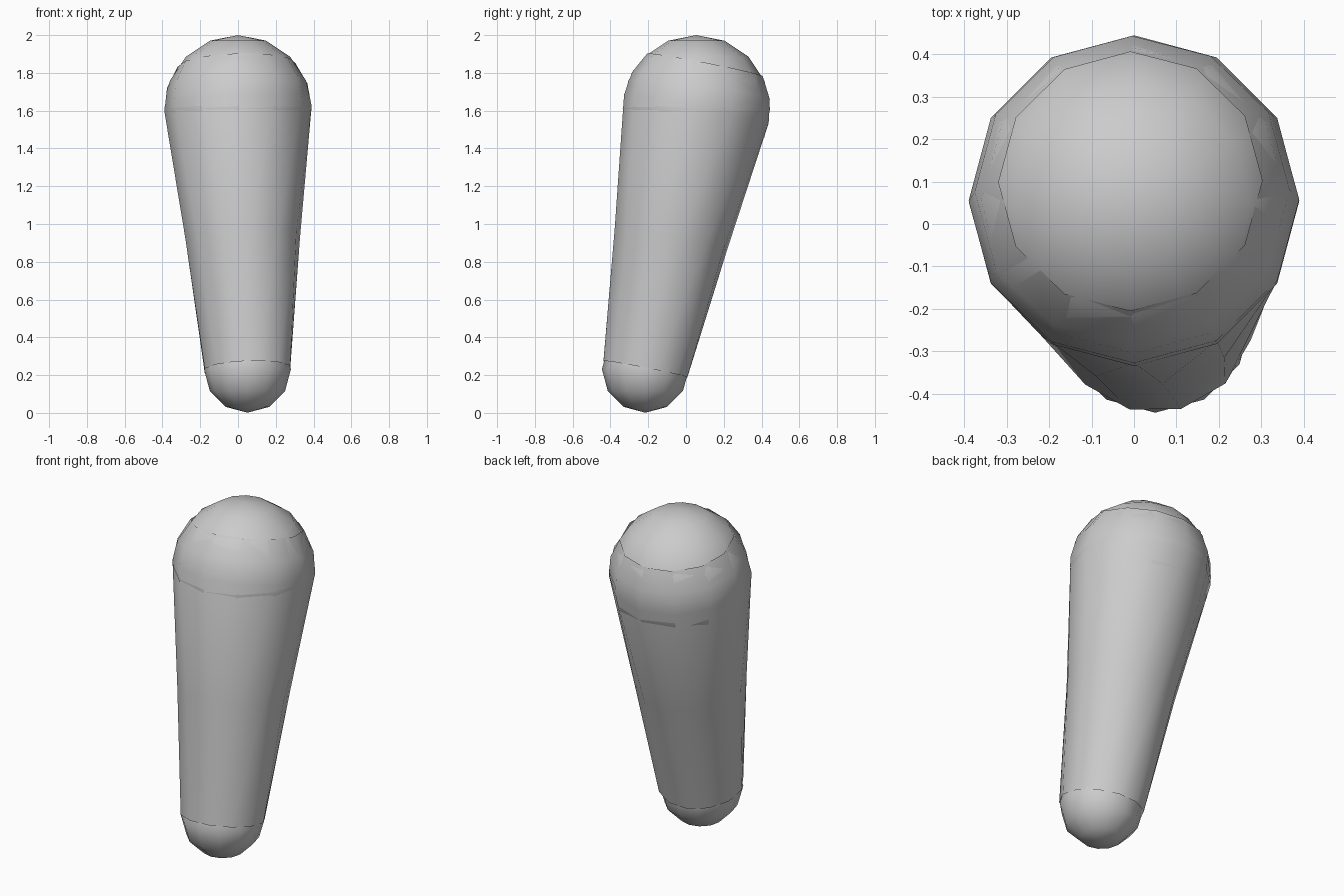
import bpy, bmesh, math
from mathutils import Vector

cube = bpy.data.objects.get("Cube")
if cube:
    bpy.data.objects.remove(cube, do_unlink=True)

grey = bpy.data.materials.new("plain grey")
grey.use_nodes = True
colour = (0.6, 0.6, 0.6, 1)
grey.diffuse_color = colour
grey.node_tree.nodes["Principled BSDF"].inputs["Base Color"].default_value = colour

LOW = Vector((0.05, -0.215, 0.231))
HIGH = Vector((0, 0.055, 1.61))
R_LOW, R_HIGH = 0.23, 0.39
SIDES = 12


def finish(name, bm):
    bmesh.ops.recalc_face_normals(bm, faces=bm.faces)
    for f in bm.faces:
        f.smooth = True
    mesh = bpy.data.meshes.new(name)
    bm.to_mesh(mesh)
    bm.free()
    mesh.materials.append(grey)
    obj = bpy.data.objects.new(name, mesh)
    bpy.context.collection.objects.link(obj)
    return obj


def ball(name, centre, radius, rings):
    bm = bmesh.new()
    bmesh.ops.create_uvsphere(bm, u_segments=SIDES, v_segments=rings, radius=radius)
    finish(name, bm).location = centre


# Rounded ends
ball("upper_ball", HIGH, R_HIGH, 8)
ball("lower_ball", LOW, R_LOW, 6)

# Tapered open sleeve along the tilted axis, wrapping over the upper ball
axis = (HIGH - LOW).normalized()
length = (HIGH - LOW).length
side = Vector((1, 0, 0))
side = (side - axis * side.dot(axis)).normalized()
back = axis.cross(side)

# distance along axis, radius, turn of the ring in degrees
profile = [(0, 0.234, 15), (length / 2, 0.306, 8), (length, R_HIGH, 0)]
for rise in (0.125, 0.238):
    profile.append((length + rise, math.sqrt(R_HIGH ** 2 - rise ** 2) + 0.002, 0))

bm = bmesh.new()
rings = []
for dist, radius, turn in profile:
    ring = []
    for i in range(SIDES):
        a = math.tau * i / SIDES + math.radians(turn)
        ring.append(bm.verts.new(LOW + axis * dist + (side * math.cos(a) + back * math.sin(a)) * radius))
    rings.append(ring)
for lower, upper in zip(rings, rings[1:]):
    for i in range(SIDES):
        j = (i + 1) % SIDES
        bm.faces.new((lower[i], lower[j], upper[j], upper[i]))
finish("tapered_sleeve", bm)
